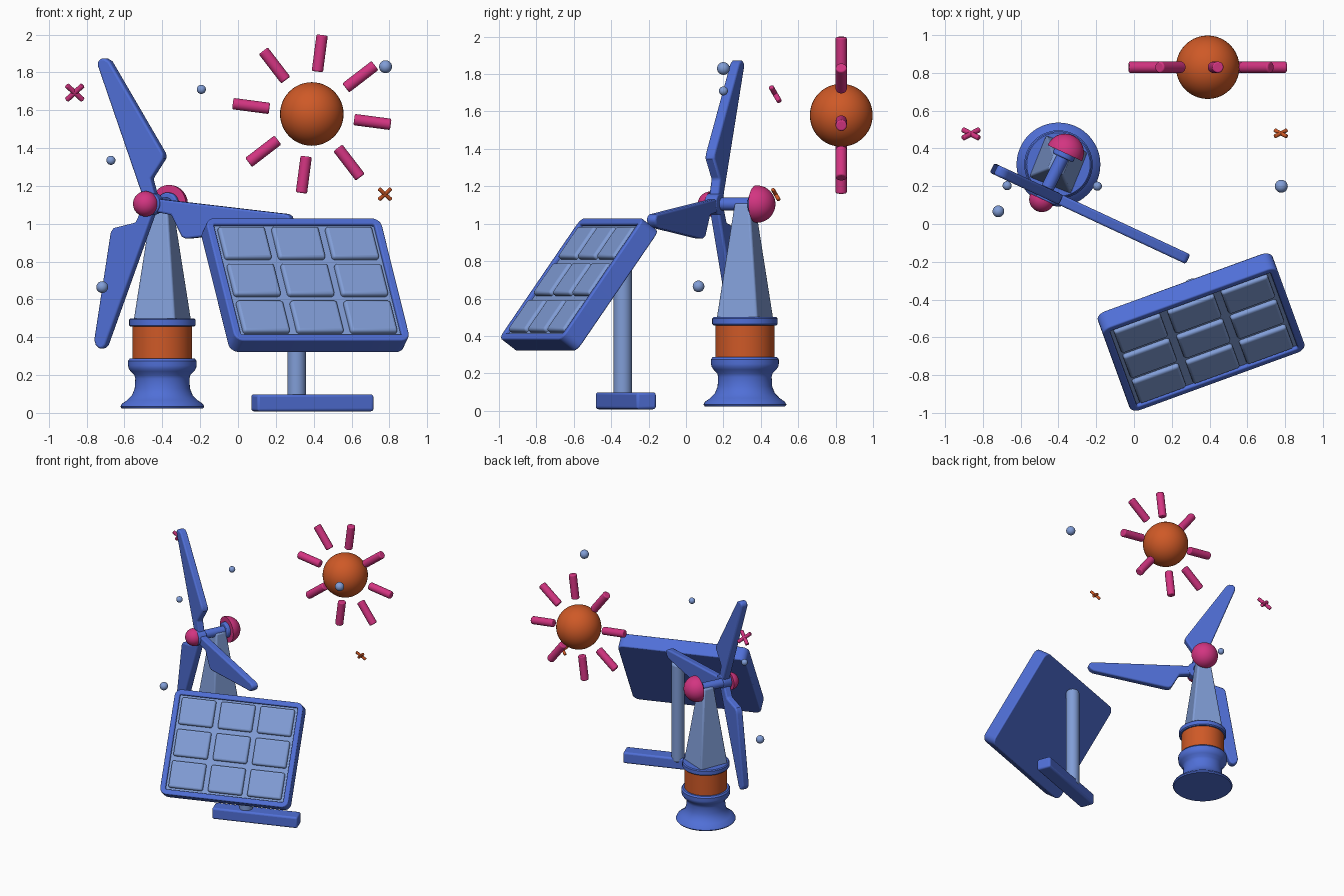
import bpy, bmesh
from math import radians, sin, cos, pi
from mathutils import Matrix, Vector

if "Cube" in bpy.data.objects:
    bpy.data.objects.remove(bpy.data.objects["Cube"])


def material(name, rgb):
    m = bpy.data.materials.new(name)
    m.diffuse_color = (*rgb, 1)
    m.use_nodes = True
    m.node_tree.nodes["Principled BSDF"].inputs["Base Color"].default_value = m.diffuse_color
    return m


BLUE = material("blue", (0.08, 0.16, 0.68))
PALE = material("pale_blue", (0.22, 0.34, 0.68))
ORANGE = material("orange", (0.62, 0.10, 0.02))
PINK = material("pink", (0.65, 0.035, 0.22))


def finish(name, bm, mat, matrix=Matrix(), bevel=0, segments=3):
    bmesh.ops.recalc_face_normals(bm, faces=bm.faces)
    me = bpy.data.meshes.new(name)
    bm.to_mesh(me)
    bm.free()
    ob = bpy.data.objects.new(name, me)
    bpy.context.collection.objects.link(ob)
    ob.matrix_world = matrix
    me.materials.append(mat)
    if bevel:
        mod = ob.modifiers.new("Bevel", 'BEVEL')
        mod.width, mod.segments = bevel, segments
        mod.limit_method, mod.angle_limit = 'ANGLE', radians(40)
    bpy.ops.object.select_all(action='DESELECT')
    ob.select_set(True)
    bpy.context.view_layer.objects.active = ob
    bpy.ops.object.shade_smooth_by_angle(angle=radians(35))
    return ob


def box(name, size, mat, matrix, bevel=0.0, top=1.0, segments=3):
    bm = bmesh.new()
    bmesh.ops.create_cube(bm, size=1)
    for v in bm.verts:
        k = top if v.co.z > 0 else 1
        v.co = Vector((v.co.x * size[0] * k, v.co.y * size[1] * k, v.co.z * size[2]))
    return finish(name, bm, mat, matrix, bevel, segments)


def rod(name, a, b, r, mat, bevel=0.0):
    a, b = Vector(a), Vector(b)
    bm = bmesh.new()
    bmesh.ops.create_cone(bm, cap_ends=True, segments=28, radius1=r, radius2=r, depth=(b - a).length)
    m = Matrix.Translation((a + b) / 2) @ (b - a).to_track_quat('Z', 'Y').to_matrix().to_4x4()
    return finish(name, bm, mat, m, bevel)


def ball(name, pos, r, mat, dome=None):
    bm = bmesh.new()
    bmesh.ops.create_uvsphere(bm, u_segments=40, v_segments=24, radius=r)
    if dome:  # keep the half facing the dome direction
        cut = bmesh.ops.bisect_plane(bm, geom=bm.verts[:] + bm.edges[:] + bm.faces[:],
                                     plane_co=dome * -0.003, plane_no=dome, clear_inner=True)
        bmesh.ops.holes_fill(bm, edges=[e for e in bm.edges if e.is_boundary])
    return finish(name, bm, mat, Matrix.Translation(pos))


def lathe(name, profile, mat, pos):
    bm = bmesh.new()
    vs = [bm.verts.new((r, 0, z)) for r, z in profile]
    es = [bm.edges.new(p) for p in zip(vs, vs[1:])]
    bmesh.ops.spin(bm, geom=vs + es, axis=(0, 0, 1), cent=(0, 0, 0), steps=48, angle=2 * pi)
    bmesh.ops.remove_doubles(bm, verts=bm.verts, dist=1e-4)
    return finish(name, bm, mat, Matrix.Translation(pos))


# sun and its rays
sun = Vector((0.39, 0.83, 1.58))
ball("sun", sun, 0.168, ORANGE)
for i in range(8):
    a = radians(82.5 - 45 * i)
    d = Vector((cos(a), 0, sin(a)))
    rod(f"sun_ray_{i + 1}", sun + d * 0.226, sun + d * 0.421, 0.03, PINK, 0.008)

# turbine pedestal
foot = (-0.4, 0.315, 0)
lathe("turbine_base", [(0, .024), (.215, .024), (.222, .033), (.214, .048), (.185, .068), (.16, .094),
                       (.146, .13), (.143, .18), (.148, .2), (.168, .22), (.179, .237), (.181, .25),
                       (.181, .275), (.172, .287), (0, .287)], BLUE, foot)
lathe("turbine_band", [(0, .28), (.158, .28), (.158, .465), (0, .465)], ORANGE, foot)
lathe("turbine_collar", [(0, .456), (.168, .456), (.175, .463), (.175, .493), (.168, .5), (0, .5)],
      BLUE, foot)
box("turbine_tower", (0.238, 0.238, 0.62), PALE,
    Matrix.Translation((-0.4, 0.315, 0.8)) @ Matrix.Rotation(radians(-22), 4, 'Z'), 0.012, 0.37)

# nacelle: hub, shaft and rear dome on a turned axis
YAW = radians(25)
d = Vector((-sin(YAW), -cos(YAW), 0))
u = Vector((cos(YAW), -sin(YAW), 0))
rear = Vector((-0.365, 0.378, 1.105))
hub = Vector((-0.488, 0.13, 1.105))
ball("rear_dome", rear, 0.1, PINK, -d)
rod("rear_collar", rear + d * 0.03, rear - d * 0.01, 0.06, BLUE, 0.008)
rod("rotor_shaft", rear, hub, 0.034, BLUE)
ball("rotor_hub", hub, 0.067, PINK, d)
mid = Vector((-0.453, 0.158, 1.105))
rod("rotor_disc", mid - d * 0.03, mid + d * 0.04, 0.058, BLUE, 0.008)

# blades
outline = [(0, .03), (.79, .036), (.812, .028), (.822, .008), (.812, -.018), (.79, -.036),
           (.25, -.155), (.225, -.16), (.2, -.153), (.125, -.045), (0, -.037)]
for i, deg in enumerate((110.3, -6.5, 248)):
    a = radians(deg)
    z = Vector((0, 0, 1))
    e, f = u * cos(a) + z * sin(a), z * cos(a) - u * sin(a)
    m = Matrix((e, f, d)).transposed().to_4x4()
    m.translation = mid
    bm = bmesh.new()
    face = bm.faces.new([bm.verts.new((x, y, -0.028)) for x, y in outline])
    ext = bmesh.ops.extrude_face_region(bm, geom=[face])["geom"]
    bmesh.ops.translate(bm, vec=(0, 0, 0.056), verts=[v for v in ext if isinstance(v, bmesh.types.BMVert)])
    finish(f"blade_{i + 1}", bm, BLUE, m, 0.012)

# solar panel frame with a recessed front
turn = Matrix.Rotation(radians(20), 4, 'Z')
P = Matrix.Translation((0.355, -0.572, 0.675)) @ turn @ Matrix.Rotation(radians(54), 4, 'X')
W, H, T = 0.985, 0.80, 0.112
bm = bmesh.new()
bmesh.ops.create_cube(bm, size=1, matrix=Matrix.Diagonal((W, H, T, 1)))
corners = [e for e in bm.edges if abs(e.verts[0].co.z - e.verts[1].co.z) > 0.01]
bmesh.ops.bevel(bm, geom=corners, offset=0.05, segments=5, profile=0.5, affect='EDGES')
bm.normal_update()
front = [f for f in bm.faces if f.normal.z > 0.9]
bmesh.ops.inset_region(bm, faces=front, thickness=0.04)
bmesh.ops.inset_region(bm, faces=front, thickness=0.001, depth=-0.03)
finish("panel_frame", bm, BLUE, P, 0.017)

# panel backing and cells
box("panel_backing", (0.91, 0.725, 0.02), PALE, P @ Matrix.Translation((0, 0, T / 2 - 0.03)), 0.004)
for r in range(3):
    for c in range(3):
        box(f"panel_cell_{r + 1}_{c + 1}", (0.262, 0.205, 0.04), PALE,
            P @ Matrix.Translation(((c - 1) * 0.302, (1 - r) * 0.241, T / 2 - 0.014)), 0.015)

# panel stand
rod("panel_post", (0.31, -0.338, 0.06), (0.31, -0.338, 0.87), 0.049, PALE, 0.02)
box("panel_foot", (0.655, 0.112, 0.09), BLUE, Matrix.Translation((0.393, -0.322, 0.053)) @ turn, 0.014)

# floating dots
for i, (x, y, z, r) in enumerate([(.78, .2, 1.83, .034), (-.194, .2, 1.71, .024),
                                  (-.672, .203, 1.335, .024), (-.718, .067, .665, .031)]):
    ball(f"dot_{i + 1}", (x, y, z), r, PALE)

# sparkle crosses
for name, pos, k, mat in (("pink_sparkle", (-.863, .477, 1.693), 1, PINK),
                          ("orange_sparkle", (.777, .48, 1.156), 0.75, ORANGE)):
    for j, s in enumerate((1, -1)):
        v = Vector((0.042, 0.022 * s, -0.038 * s)) * k
        rod(f"{name}_bar_{j + 1}", Vector(pos) - v, Vector(pos) + v, 0.014 * k, mat, 0.004)
